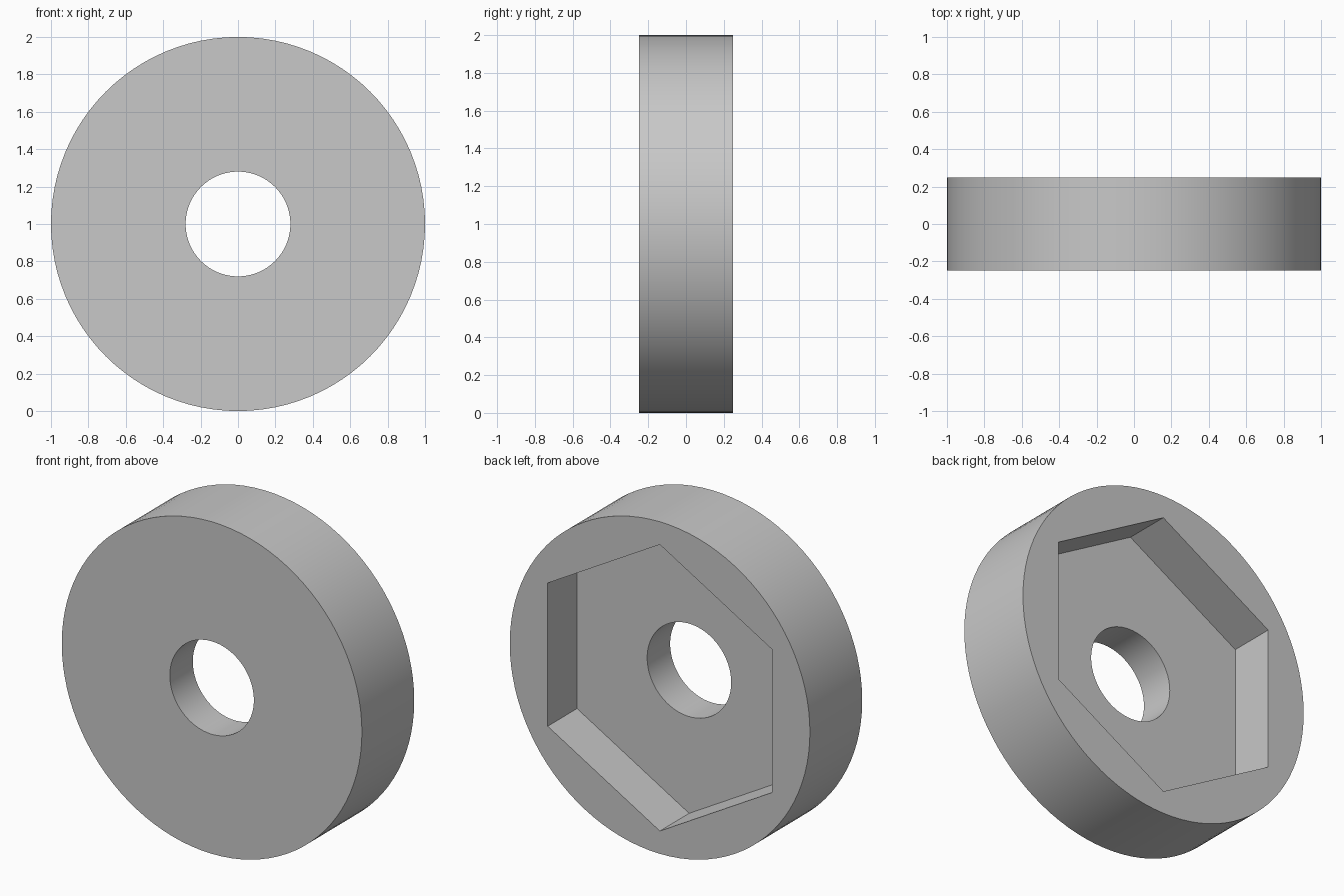
import bpy
import bmesh
from math import sin, cos, pi, radians

cube = bpy.data.objects.get("Cube")
if cube:
    bpy.data.objects.remove(cube, do_unlink=True)

SEGMENTS = 96            # divisible by six, so the hexagon corners land on ring points
HALF_WIDTH = 0.249
FLOOR_Y = -0.03          # floor of the hexagonal pocket
OUTER_RADIUS = 1.0
HOLE_RADIUS = 0.28
HEX_APOTHEM = 0.747


def circle(radius):
    return lambda angle: radius


def hexagon(apothem):
    # corners point straight up and down
    return lambda angle: apothem / cos(angle % (pi / 3) - pi / 6)


def make_ring(bm, y, radius_at):
    ring = []
    for i in range(SEGMENTS):
        angle = 2 * pi * i / SEGMENTS
        r = radius_at(angle)
        ring.append(bm.verts.new((r * sin(angle), y, 1 + r * cos(angle))))
    return ring


# Plain grey material
grey = bpy.data.materials.new("plain grey")
grey.use_nodes = True
colour = (0.58, 0.58, 0.58, 1)
grey.diffuse_color = colour
grey.node_tree.nodes["Principled BSDF"].inputs["Base Color"].default_value = colour

# Closed cross-section: rim, back face, pocket wall, pocket floor, hole, front face
section = [
    (-HALF_WIDTH, circle(OUTER_RADIUS)),
    (HALF_WIDTH, circle(OUTER_RADIUS)),
    (HALF_WIDTH, hexagon(HEX_APOTHEM)),
    (FLOOR_Y, hexagon(HEX_APOTHEM)),
    (FLOOR_Y, circle(HOLE_RADIUS)),
    (-HALF_WIDTH, circle(HOLE_RADIUS)),
]
bm = bmesh.new()
rings = [make_ring(bm, y, radius_at) for y, radius_at in section]
for a, b in zip(rings, rings[1:] + rings[:1]):
    for i in range(SEGMENTS):
        j = (i + 1) % SEGMENTS
        bm.faces.new((a[i], a[j], b[j], b[i]))
bmesh.ops.recalc_face_normals(bm, faces=bm.faces)

mesh = bpy.data.meshes.new("hex_pocket_disc")
bm.to_mesh(mesh)
bm.free()
mesh.materials.append(grey)
disc = bpy.data.objects.new("hex_pocket_disc", mesh)
bpy.context.collection.objects.link(disc)

# Smooth rim and hole with crisp corners
bpy.ops.object.select_all(action="DESELECT")
disc.select_set(True)
bpy.context.view_layer.objects.active = disc
bpy.ops.object.shade_smooth_by_angle(angle=radians(30))
